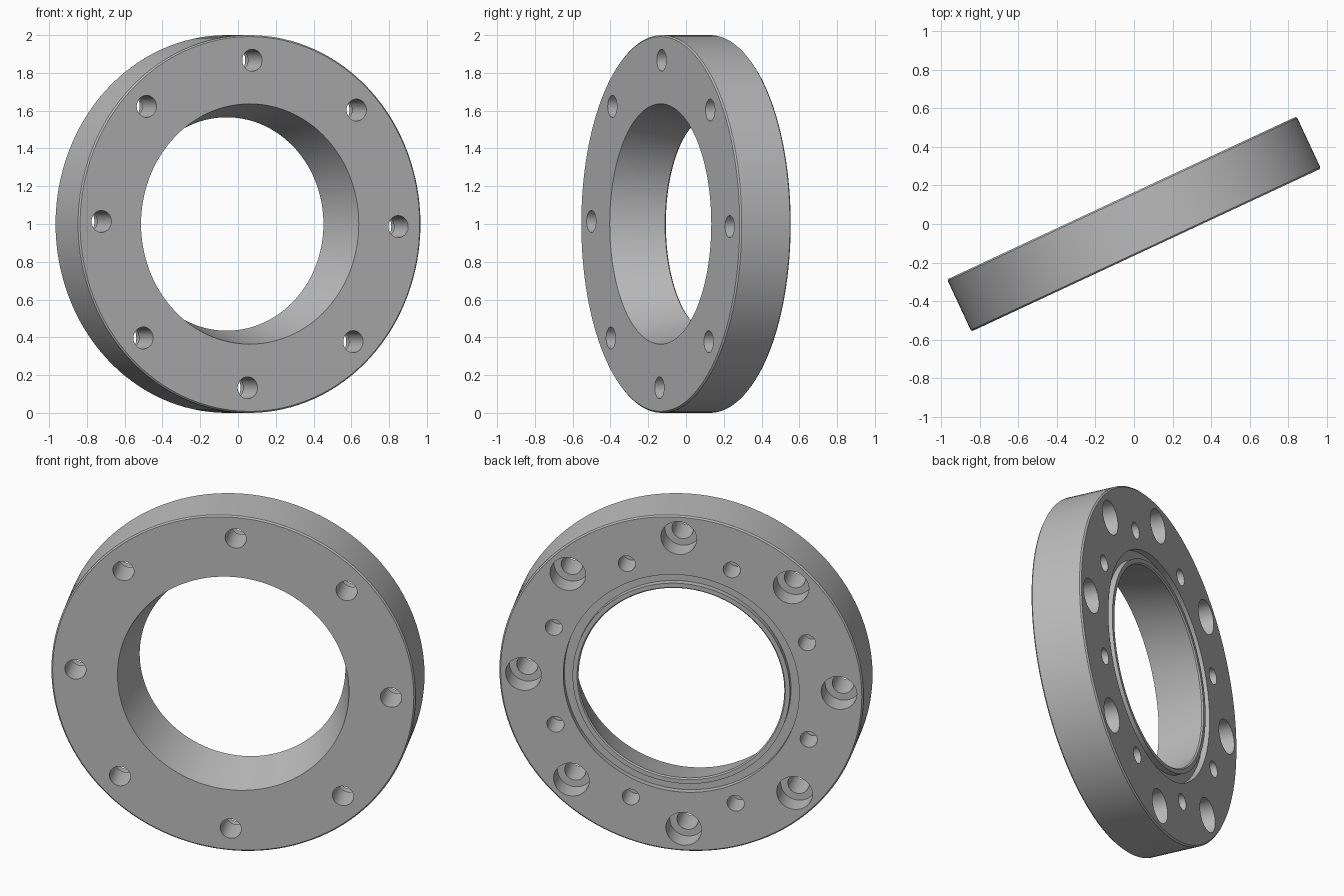
import bpy, bmesh
from math import cos, sin, pi, radians
from mathutils import Matrix

cube = bpy.data.objects.get("Cube")
if cube:
    bpy.data.objects.remove(cube, do_unlink=True)

HALF = 0.149          # half thickness of the ring
BEVEL = 0.008
TURN = radians(25)    # ring is turned about the vertical
TWIST = radians(0.9)  # bolt circle is slightly rotated
BOLT_CIRCLE, PIN_CIRCLE = 0.867, 0.753

steel = bpy.data.materials.new("Machined grey")
steel.use_nodes = True
grey = (0.5, 0.5, 0.5, 1)
steel.diffuse_color = grey
steel.node_tree.nodes["Principled BSDF"].inputs["Base Color"].default_value = grey


def lathe(bm, profile, steps, closed, offset=(0, 0, 0)):
    """Revolve (radius, y) points about the y axis; capped on the axis unless closed."""
    rings = []
    for r, y in profile:
        rings.append([bm.verts.new((r * cos(2 * pi * i / steps) + offset[0], y + offset[1],
                                    r * sin(2 * pi * i / steps) + offset[2]))
                      for i in range(steps)])
    pairs = list(zip(rings, rings[1:]))
    if closed:
        pairs.append((rings[-1], rings[0]))
    else:
        bm.faces.new(rings[0])
        bm.faces.new(rings[-1])
    for a, b in pairs:
        for i in range(steps):
            j = (i + 1) % steps
            bm.faces.new((a[i], a[j], b[j], b[i]))


def make_object(name, bm):
    bmesh.ops.recalc_face_normals(bm, faces=bm.faces)
    mesh = bpy.data.meshes.new(name)
    bm.to_mesh(mesh)
    bm.free()
    mesh.materials.append(steel)
    obj = bpy.data.objects.new(name, mesh)
    bpy.context.collection.objects.link(obj)
    return obj


# Ring body: bevelled rim, conical bore, seal groove on the back
bm = bmesh.new()
lathe(bm, [
    (0.636, -HALF), (1 - BEVEL, -HALF), (1, BEVEL - HALF),
    (1, HALF - BEVEL), (1 - BEVEL, HALF),
    (0.648, HALF), (0.648, HALF - 0.035), (0.597, HALF - 0.035), (0.597, HALF),
    (0.572, HALF), (0.565, HALF - BEVEL),
], 128, True)
ring = make_object("flange_ring", bm)

# Cutters: counterbored through holes, and blind holes between them
bm = bmesh.new()
for i in range(8):
    a = i * pi / 4 - TWIST
    lathe(bm, [(0.058, -HALF - 0.1), (0.058, HALF - 0.12), (0.098, HALF - 0.12), (0.098, HALF + 0.1)],
          32, False, (BOLT_CIRCLE * cos(a), 0, BOLT_CIRCLE * sin(a)))
    a += pi / 8
    lathe(bm, [(0.047, HALF - 0.15), (0.047, HALF + 0.1)],
          32, False, (PIN_CIRCLE * cos(a), 0, PIN_CIRCLE * sin(a)))
cutter = make_object("hole_cutter", bm)
cutter.hide_render = True

# Drill the holes
drill = ring.modifiers.new("Drill", 'BOOLEAN')
drill.operation = 'DIFFERENCE'
drill.solver = 'EXACT'
drill.object = cutter
bpy.ops.object.select_all(action='DESELECT')
bpy.context.view_layer.objects.active = ring
ring.select_set(True)
bpy.ops.object.modifier_apply(modifier=drill.name)
bpy.data.objects.remove(cutter, do_unlink=True)

# Smooth the round walls, stand the ring up and turn it
bpy.ops.object.shade_smooth_by_angle(angle=radians(30))
ring.matrix_world = Matrix.Translation((0, 0, 1)) @ Matrix.Rotation(TURN, 4, 'Z')
